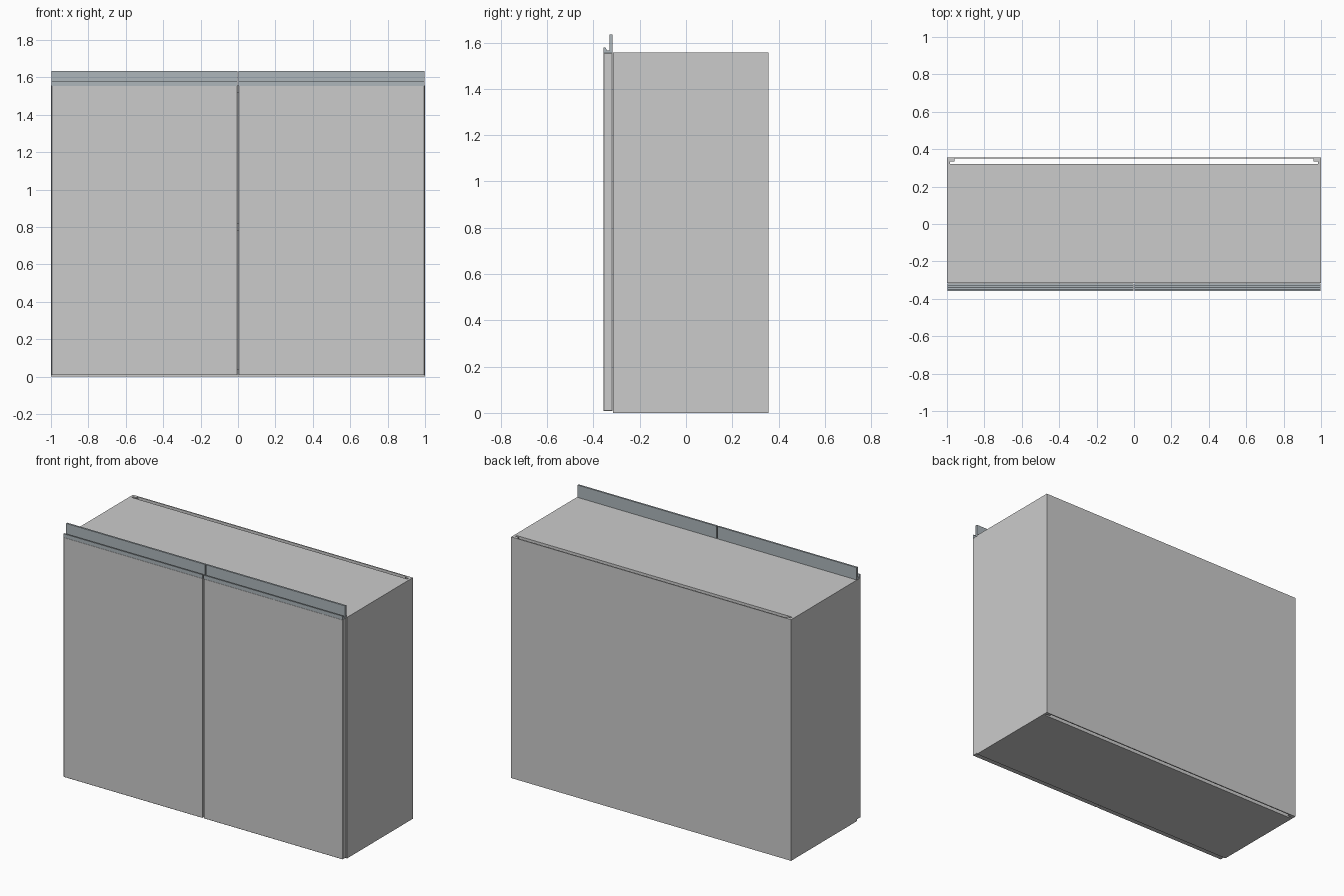
import bpy, bmesh

if "Cube" in bpy.data.objects:
    bpy.data.objects.remove(bpy.data.objects["Cube"])

W, TOP = 1.0, 1.557          # half width, carcass height
FRONT, BACK = -0.315, 0.356  # carcass depth range
T = 0.04                     # board thickness


def add_object(name, bm, mat=None):
    bmesh.ops.recalc_face_normals(bm, faces=bm.faces)
    me = bpy.data.meshes.new(name)
    bm.to_mesh(me)
    bm.free()
    ob = bpy.data.objects.new(name, me)
    bpy.context.collection.objects.link(ob)
    if mat:
        me.materials.append(mat)
    return ob


def box(name, x0, x1, y0, y1, z0, z1, bevel=0.0):
    bm = bmesh.new()
    bmesh.ops.create_cube(bm, size=1)
    for v in bm.verts:
        v.co.x = (x0 + x1) / 2 + v.co.x * (x1 - x0)
        v.co.y = (y0 + y1) / 2 + v.co.y * (y1 - y0)
        v.co.z = (z0 + z1) / 2 + v.co.z * (z1 - z0)
    if bevel:
        bmesh.ops.bevel(bm, geom=bm.edges[:], offset=bevel, segments=1, affect='EDGES')
    return add_object(name, bm)


def extrude(name, points, direction, mat=None):
    bm = bmesh.new()
    face = bm.faces.new([bm.verts.new(p) for p in points])
    new = bmesh.ops.extrude_face_region(bm, geom=[face])["geom"]
    bmesh.ops.translate(bm, vec=direction,
                        verts=[v for v in new if isinstance(v, bmesh.types.BMVert)])
    return add_object(name, bm, mat)


metal = bpy.data.materials.new("handle_metal")
metal.diffuse_color = (0.42, 0.47, 0.50, 1)
metal.use_nodes = True
metal.node_tree.nodes["Principled BSDF"].inputs["Base Color"].default_value = metal.diffuse_color

# Side panel plan: grooved and rebated at the rear for the back panel
side_plan = [(W, FRONT), (W, BACK), (W - 0.008, BACK), (W - 0.008, 0.349), (W - T, 0.349),
             (W - T, 0.335), (W - 0.016, 0.335), (W - 0.016, 0.322), (W - T, 0.322), (W - T, FRONT)]
# Grip rail section (y, z): low front lip, channel, tall rear flange
rail = [(-0.357, 1.555), (-0.357, 1.579), (-0.349, 1.579), (-0.340, 1.565),
        (-0.330, 1.565), (-0.330, 1.635), (-0.318, 1.635), (-0.318, 1.555)]

for s, label in ((-1, "left"), (1, "right")):
    extrude(label + "_side", [(s * x, y, 0) for x, y in side_plan], (0, 0, TOP))
    # Door and its grip rail
    xa, xb = sorted((s * 0.004, s * 0.997))
    box(label + "_door", xa, xb, -0.356, -0.318, 0.008, 1.555, 0.0015)
    extrude(label + "_grip_rail", [(xa, y, z) for y, z in rail], (xb - xa, 0, 0), metal)

# Horizontal boards, stopping short of the back panel
for name, z, front in (("bottom_panel", 0.0, FRONT), ("shelf", 0.78, -0.27),
                       ("top_panel", TOP - T, FRONT)):
    box(name, -W + T, W - T, front, 0.322, z, z + T)

# Thin back panel
box("back_panel", -W + 0.008, W - 0.008, 0.349, BACK, 0.0, TOP)
